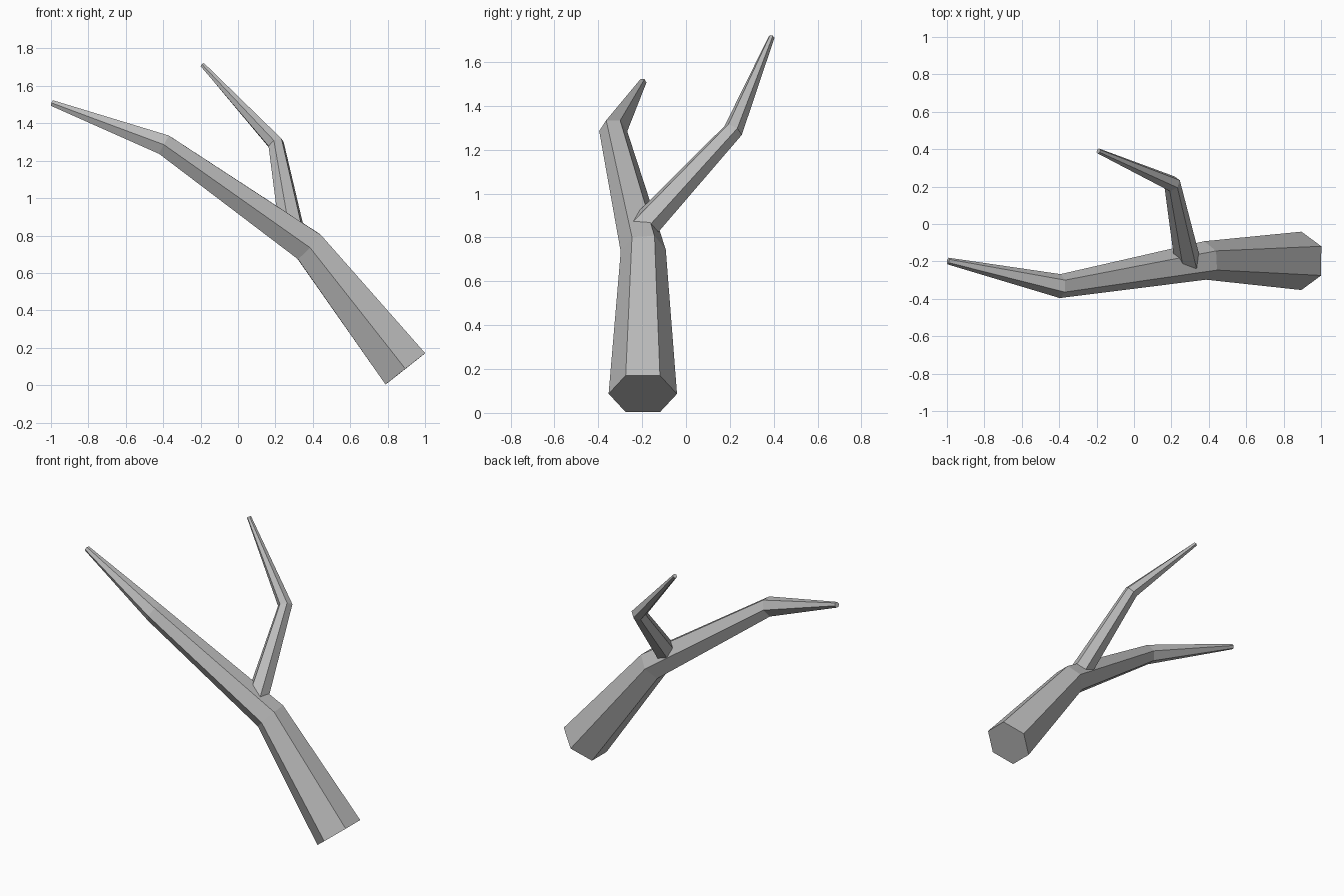
import bpy, bmesh, math
from mathutils import Vector

cube = bpy.data.objects.get("Cube")
if cube:
    bpy.data.objects.remove(cube, do_unlink=True)

bark = bpy.data.materials.new("grey_bark")
bark.use_nodes = True
colour = (0.5, 0.5, 0.5, 1)
bark.diffuse_color = colour
bark.node_tree.nodes["Principled BSDF"].inputs["Base Color"].default_value = colour


def limb(name, path, side, phase, sides=6):
    """Tapered faceted tube through (centre, radius) stations, mitred at the bends."""
    points = [Vector(p) for p, _ in path]
    steps = [(b - a).normalized() for a, b in zip(points, points[1:])]
    bm = bmesh.new()
    rings = []
    for i, (point, (_, radius)) in enumerate(zip(points, path)):
        normal = (steps[max(i - 1, 0)] + steps[min(i, len(steps) - 1)]).normalized()
        u = Vector(side)
        u = (u - normal * u.dot(normal)).normalized()
        v = u.cross(normal)
        angles = [math.radians(phase) + math.tau * k / sides for k in range(sides)]
        rings.append([bm.verts.new(point + radius * (u * math.cos(a) + v * math.sin(a)))
                      for a in angles])
    for low, high in zip(rings, rings[1:]):
        for k in range(sides):
            n = (k + 1) % sides
            bm.faces.new((low[k], low[n], high[n], high[k]))
    bm.faces.new(rings[0])
    bm.faces.new(rings[-1])
    bmesh.ops.recalc_face_normals(bm, faces=bm.faces[:])
    mesh = bpy.data.meshes.new(name)
    bm.to_mesh(mesh)
    bm.free()
    mesh.materials.append(bark)
    obj = bpy.data.objects.new(name, mesh)
    bpy.context.collection.objects.link(obj)
    return obj


# Main bough, thick at the cut end and bent twice
limb("main_bough", [((0.895, -0.197, 0.087), 0.156),
                    ((0.38, -0.195, 0.74), 0.103),
                    ((-0.395, -0.332, 1.285), 0.064),
                    ((-0.994, -0.198, 1.508), 0.018)], (0, 1, 0), 0)

# Side branch, rooted inside the bough
limb("side_branch", [((0.29, -0.22, 0.82), 0.071),
                     ((0.204, 0.215, 1.288), 0.046),
                     ((-0.19, 0.39, 1.713), 0.014)], (1, 0, 0), 47)
